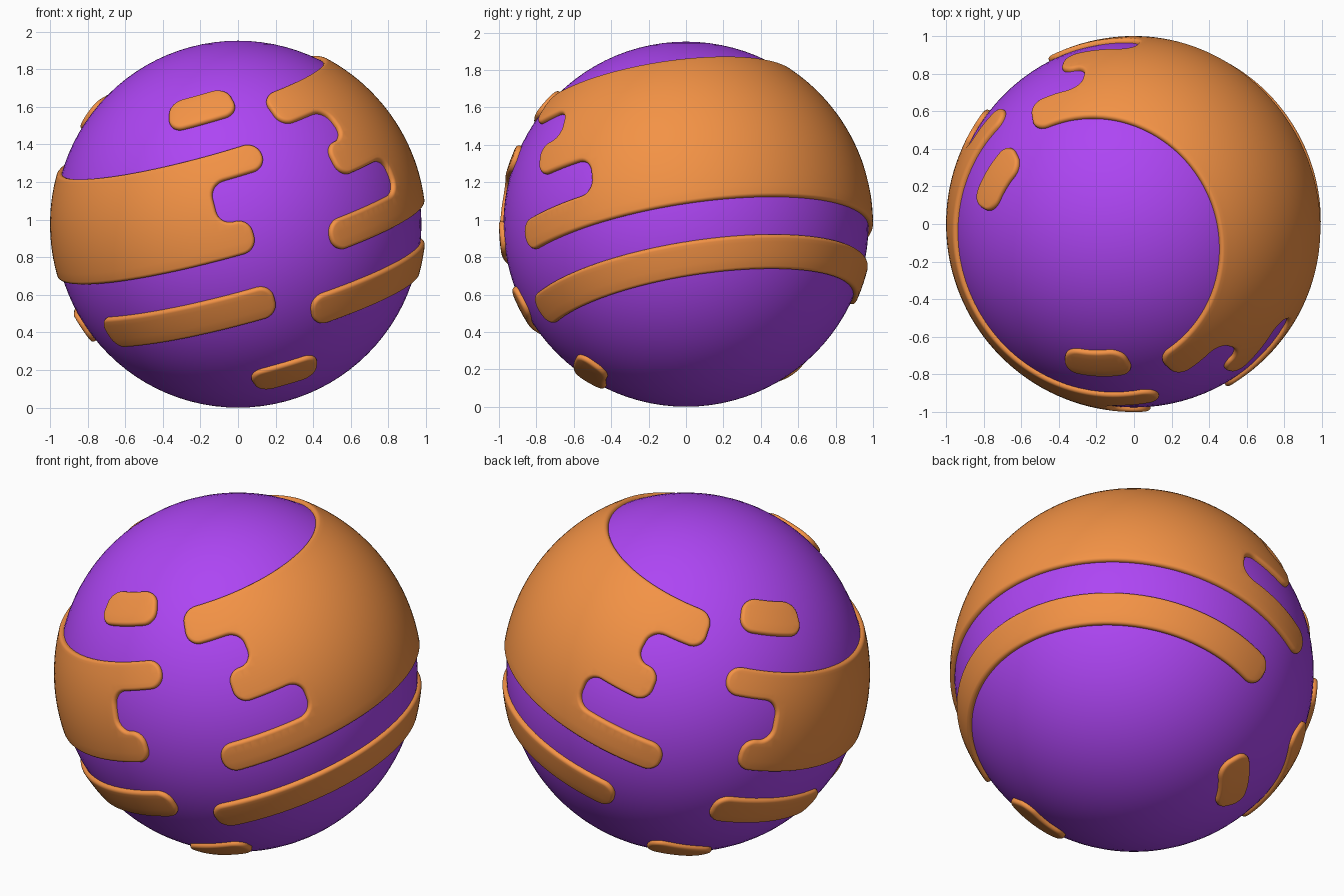
import bpy, bmesh, math
from mathutils import Matrix, Vector
from mathutils.geometry import delaunay_2d_cdt

if "Cube" in bpy.data.objects:
    bpy.data.objects.remove(bpy.data.objects["Cube"])

R_CORE, R_TOP = 0.976, 1.0
CENTRE = Vector((0, 0, 0.976))
# tilted polar axis of the globe
TILT = Matrix.Rotation(math.radians(28.5), 4, 'Z') @ Matrix.Rotation(math.radians(-18), 4, 'Y')


def material(name, rgb):
    m = bpy.data.materials.new(name)
    m.diffuse_color = (*rgb, 1)
    m.use_nodes = True
    m.node_tree.nodes["Principled BSDF"].inputs["Base Color"].default_value = m.diffuse_color
    return m


PURPLE = material("purple", (0.42, 0.06, 0.90))
ORANGE = material("orange", (0.90, 0.29, 0.06))


def cosd(a):
    return math.cos(math.radians(a))


def on_globe(lon, lat, r):
    a, b = math.radians(lon), math.radians(lat)
    p = Vector((math.cos(b) * math.cos(a), math.cos(b) * math.sin(a), math.sin(b)))
    return TILT @ (p * r) + CENTRE


def outline(centre, rows):
    """Stepped outline from rows (lat_top, lat_bottom, half_width), mirrored about centre."""
    half = [(w, lat) for top, bot, w in rows for lat in (top, bot)]
    return [(centre - w, lat) for w, lat in half] + [(centre + w, lat) for w, lat in reversed(half)]


def rounded(corners, radius=4.6, step=2.0):
    """Fillet the corners (degrees on the globe) and sample the straight runs; counter-clockwise."""
    arcs, n = [], len(corners)
    for i in range(n):
        (px, py), (x, y), (nx, ny) = corners[i - 1], corners[i], corners[(i + 1) % n]
        c = cosd(y)
        din, dout = ((px - x) * c, py - y), ((nx - x) * c, ny - y)
        lin, lout = math.hypot(*din), math.hypot(*dout)
        r = min(radius, lin * 0.48, lout * 0.48)
        a = (din[0] / lin * r, din[1] / lin * r)
        b = (dout[0] / lout * r, dout[1] / lout * r)
        arc = []
        for k in range(9):
            t = k / 8 * math.pi / 2
            u, v = 1 - math.sin(t), 1 - math.cos(t)
            arc.append((x + (a[0] * u + b[0] * v) / c, y + a[1] * u + b[1] * v))
        arcs.append(arc)
    pts = []
    for i, arc in enumerate(arcs):
        pts += arc
        (x0, y0), (x1, y1) = arc[-1], arcs[(i + 1) % n][0]
        m = max(1, int(math.hypot(x1 - x0, y1 - y0) / step))
        pts += [(x0 + (x1 - x0) * k / m, y0 + (y1 - y0) * k / m) for k in range(1, m)]
    return pts


def inset(pts, d):
    out, n = [], len(pts)
    for i, (x, y) in enumerate(pts):
        (px, py), (qx, qy) = pts[i - 1], pts[(i + 1) % n]
        c = cosd(y)
        tx, ty = (qx - px) * c, qy - py
        l = math.hypot(tx, ty)
        out.append((x - ty / l * d / c, y + tx / l * d))
    return out


def patch(name, centre, rows):
    edge = rounded(outline(centre, rows))
    bm = bmesh.new()
    # rim: short wall then a quarter-round lip
    lip = 0.019
    profile = [(0, 0.955), (0, R_TOP - lip)]
    for k in range(1, 6):
        t = k / 5 * math.pi / 2
        profile.append((math.degrees(lip * (1 - math.cos(t))), R_TOP - lip + lip * math.sin(t)))
    flat = [inset(edge, d) for d, _ in profile]
    rings = [[bm.verts.new(on_globe(x, y, r)) for x, y in ring] for ring, (_, r) in zip(flat, profile)]
    n = len(edge)
    for lo, hi in zip(rings, rings[1:]):
        for i in range(n):
            j = (i + 1) % n
            bm.faces.new((lo[i], lo[j], hi[j], hi[i]))
    # top skin: triangulated interior following the globe
    top = [Vector(p) for p in flat[-1]]
    xs, ys = [p.x for p in top], [p.y for p in top]
    grid, g = [], 2.5
    for a in range(1, int((max(xs) - min(xs)) / g) + 1):
        for b in range(1, int((max(ys) - min(ys)) / g) + 1):
            grid.append(Vector((min(xs) + a * g, min(ys) + b * g)))
    vs, _, fs, *_ = delaunay_2d_cdt(top + grid, [(i, (i + 1) % n) for i in range(n)], [], 1, 1e-4)
    skin = [bm.verts.new(on_globe(v.x, v.y, R_TOP)) for v in vs]
    for f in fs:
        bm.faces.new([skin[i] for i in f])
    bmesh.ops.remove_doubles(bm, verts=bm.verts, dist=2e-5)
    bmesh.ops.delete(bm, geom=[v for v in bm.verts if not v.link_faces], context='VERTS')
    bmesh.ops.recalc_face_normals(bm, faces=bm.faces)
    # outward-facing check
    if sum(f.normal.dot(f.calc_center_median() - CENTRE) * f.calc_area() for f in bm.faces) < 0:
        bmesh.ops.reverse_faces(bm, faces=bm.faces)
    for f in bm.faces:
        f.smooth = True
    me = bpy.data.meshes.new(name)
    bm.to_mesh(me)
    bm.free()
    me.materials.append(ORANGE)
    bpy.context.collection.objects.link(bpy.data.objects.new(name, me))


# core globe
bpy.ops.mesh.primitive_uv_sphere_add(segments=96, ring_count=48, radius=R_CORE, location=CENTRE)
globe = bpy.context.object
globe.name = "globe"
globe.data.materials.append(PURPLE)
bpy.ops.object.shade_smooth()

# large raised regions with stepped ends
patch("large_region", 0, [(46.5, 34, 90.8), (34, 23, 70), (23, 12, 79.5), (12, 0.5, 57.5), (0.5, -9.4, 90)])
patch("small_region", 180, [(32, 22.8, 77.5), (22.8, 9.6, 57), (9.6, -1, 66.5)])

# long bands below them
patch("lower_band", -11, [(-21.2, -32, 90)])
patch("left_band_front", -145.5, [(-12.5, -23.5, 33)])
patch("left_band_back", 135, [(-12.5, -23.5, 23)])

# small islands, front and back
for side, label in ((-1, "front"), (1, "back")):
    patch("upper_island_" + label, side * 119.3, [(55, 43.5, 15.8)])
    patch("bottom_island_" + label, side * 115.2, [(-44, -55.5, 16)])
